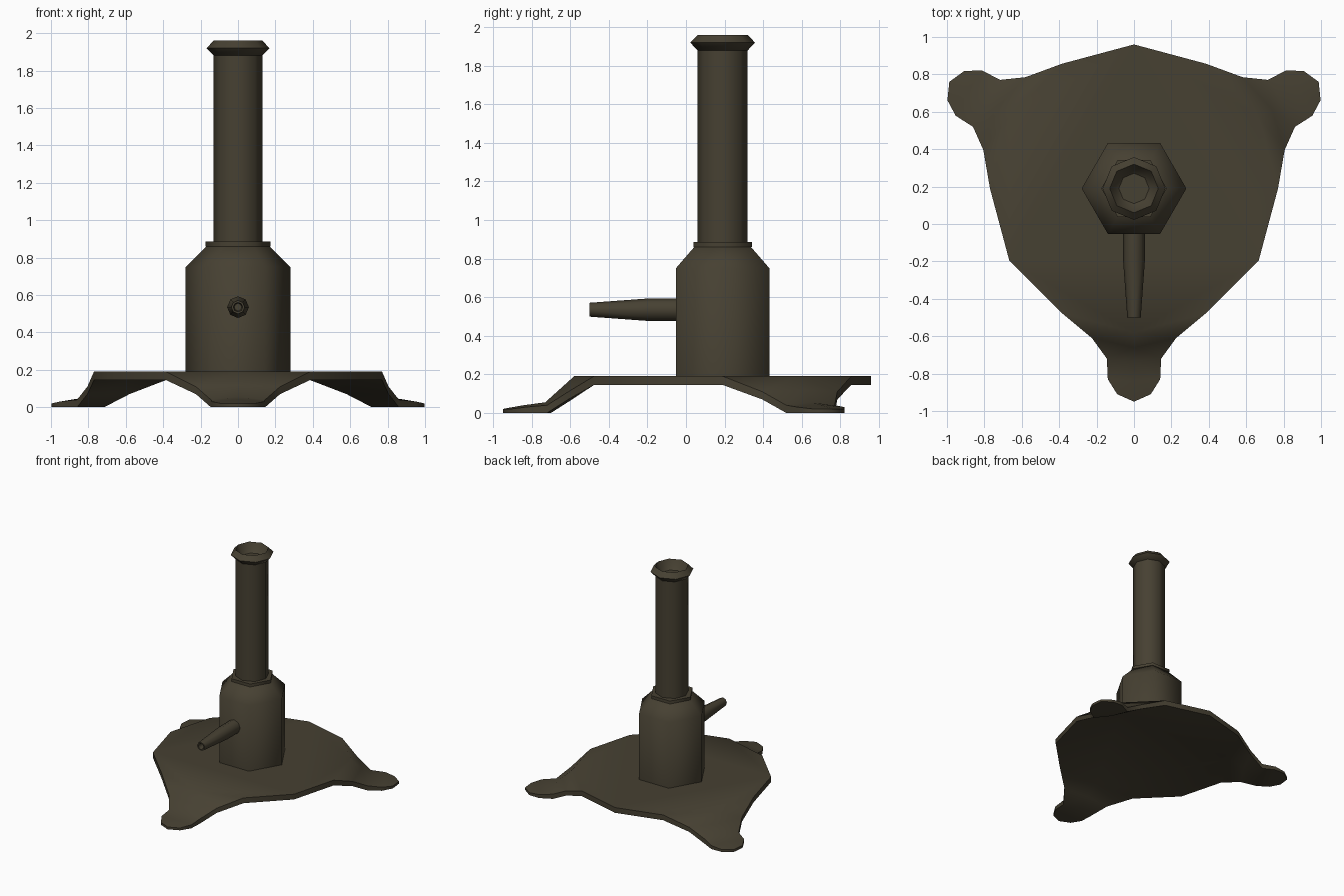
import bpy, bmesh, math
from mathutils import Matrix, Vector

if "Cube" in bpy.data.objects:
    bpy.data.objects.remove(bpy.data.objects["Cube"])

CY = 0.19  # burner axis sits behind the origin
mat = bpy.data.materials.new("dark olive metal")
mat.diffuse_color = (0.062, 0.052, 0.032, 1)
mat.use_nodes = True
mat.node_tree.nodes["Principled BSDF"].inputs["Base Color"].default_value = mat.diffuse_color


def finish(name, bm, angle):
    bmesh.ops.remove_doubles(bm, verts=bm.verts, dist=0.0005)
    bmesh.ops.recalc_face_normals(bm, faces=bm.faces)
    me = bpy.data.meshes.new(name)
    bm.to_mesh(me)
    bm.free()
    ob = bpy.data.objects.new(name, me)
    bpy.context.collection.objects.link(ob)
    me.materials.append(mat)
    bpy.ops.object.select_all(action='DESELECT')
    ob.select_set(True)
    bpy.context.view_layer.objects.active = ob
    bpy.ops.object.shade_smooth_by_angle(angle=math.radians(angle))
    return ob


def lathe(name, profile, sides, angle, matrix):
    """Revolve (radius, height) points; both ends are closed."""
    bm = bmesh.new()
    rings = []
    for r, z in profile:
        rings.append([bm.verts.new((r * math.cos(2 * math.pi * i / sides),
                                    r * math.sin(2 * math.pi * i / sides), z))
                      for i in range(sides)])
    for a, b in zip(rings, rings[1:]):
        for i in range(sides):
            j = (i + 1) % sides
            bm.faces.new((a[i], a[j], b[j], b[i]))
    bm.faces.new(rings[0][::-1])
    bm.faces.new(rings[-1])
    bm.transform(matrix)
    return finish(name, bm, angle)


axis = Matrix.Translation((0, CY, 0))

# Hexagonal body with tapered shoulder, collar and octagonal tube
lathe("body", [(0.28, 0.185), (0.28, 0.75), (0.165, 0.865)], 6, 62, axis)
lathe("collar", [(0.175, 0.86), (0.175, 0.885)], 6, 62, axis)
lathe("tube", [(0.13, 0.87), (0.13, 1.885)], 8, 50, axis)

# Flared rim with a hollow mouth
lathe("tube_rim", [(0.13, 1.88), (0.168, 1.92), (0.13, 1.96),
                   (0.10, 1.90), (0.05, 1.86), (0.004, 1.85)], 8, 50, axis)

# Gas inlet pointing to the front, with a recessed end
lathe("gas_inlet", [(0.058, -0.10), (0.058, 0.20), (0.036, 0.50),
                    (0.025, 0.50), (0.02, 0.42)], 8, 50,
      Matrix.Translation((0, 0, 0.535)) @ Matrix.Rotation(math.pi / 2, 4, 'X'))

# Three-legged base: leg stations as
# (edge x, edge y, edge top z, edge bottom z, mid top y, mid top z, mid bottom y)
R = 0.77
legs = [(R / 2, -R * 0.866, 0.19, 0.145, -R, 0.19, -0.667),
        (0.225, -0.80, 0.11, 0.07, -0.85, 0.118, -0.78),
        (0.145, -0.91, 0.04, 0.0, -0.92, 0.055, -0.89),
        (0.14, -1.02, 0.03, 0.0, -1.03, 0.04, -1.02),
        (0.09, -1.10, 0.02, 0.0, -1.10, 0.028, -1.10),
        (0.0, -1.14, 0.02, 0.0, -1.14, 0.02, -1.14)]
bm = bmesh.new()


def face(*pts):
    unique = [p for i, p in enumerate(pts) if (p - pts[i - 1]).length > 1e-4]
    if len(unique) > 2:
        return bm.faces.new([bm.verts.new(p) for p in unique])


top, bottom = [], []
for k in range(3):
    rot = Matrix.Rotation(k * 2 * math.pi / 3, 3, 'Z')
    P = lambda x, y, z: rot @ Vector((x, y, z))
    for s in (-1, 1):
        for a, b in zip(legs, legs[1:]):
            ta, tb = P(s * a[0], a[1], a[2]), P(s * b[0], b[1], b[2])
            ba, bb = P(s * a[0], a[1], a[3]), P(s * b[0], b[1], b[3])
            ma, mb = P(0, a[4], a[5]), P(0, b[4], b[5])
            na, nb = P(0, a[6], a[3]), P(0, b[6], b[3])
            face(ma, ta, tb)
            face(ma, tb, mb)
            face(na, ba, bb)
            face(na, bb, nb)
            face(ta, ba, bb, tb)
        # plate edge between the legs
        e = legs[0]
        c = math.radians(-30)
        qx, qy = R * math.cos(c), R * math.sin(c)
        face(P(s * e[0], e[1], 0.19), P(s * qx, qy, 0.19),
             P(s * qx, qy, 0.145), P(s * e[0], e[1], 0.145))
    top += [P(-e[0], e[1], 0.19), P(0, -R, 0.19), P(e[0], e[1], 0.19), P(qx, qy, 0.19)]
    bottom += [P(-e[0], e[1], 0.145), P(0, e[6], 0.145), P(e[0], e[1], 0.145), P(qx, qy, 0.145)]
face(*top)
face(*bottom)
bm.transform(axis)
finish("tripod_base", bm, 50)
